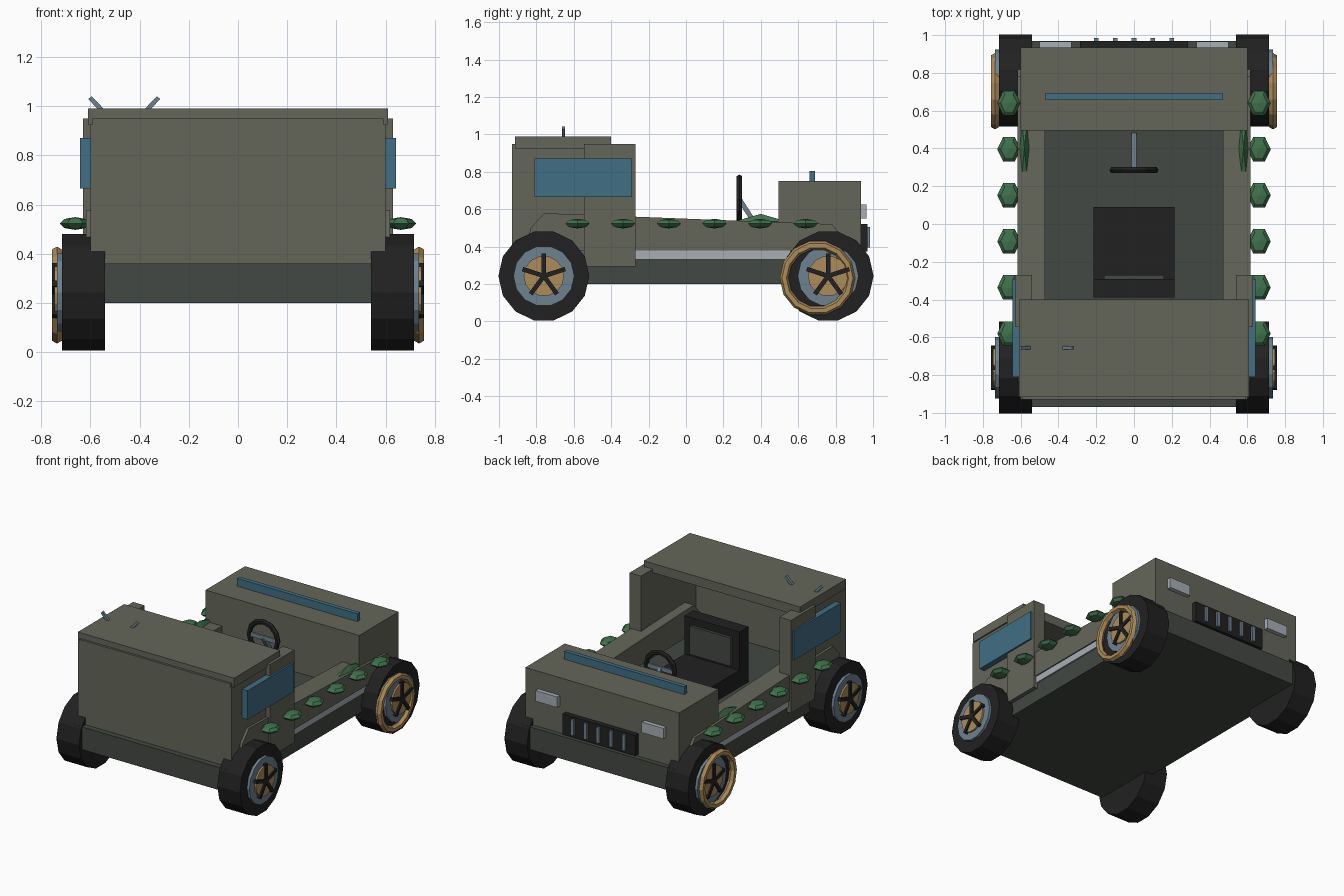
import bpy, bmesh, math
from mathutils import Matrix, Vector

if "Cube" in bpy.data.objects:
    bpy.data.objects.remove(bpy.data.objects["Cube"])


def material(name, rgb):
    m = bpy.data.materials.new(name)
    lin = [((c / 255 + 0.055) / 1.055) ** 2.4 if c > 10 else c / 3294 for c in rgb]
    m.diffuse_color = (*lin, 1)
    m.use_nodes = True
    m.node_tree.nodes["Principled BSDF"].inputs["Base Color"].default_value = m.diffuse_color
    return m


OLIVE = material("olive paint", (100, 102, 89))
CHASSIS = material("dark grey green", (67, 72, 67))
BLACK = material("black rubber", (33, 33, 33))
BLUE = material("blue glass", (65, 110, 132))
GREEN = material("leaf green", (64, 114, 76))
GOLD = material("tan gold", (172, 140, 90))
SLATE = material("slate metal", (110, 130, 143))
SILVER = material("pale silver", (168, 175, 181))


def finish(name, bm, mat):
    bmesh.ops.recalc_face_normals(bm, faces=bm.faces)
    me = bpy.data.meshes.new(name)
    bm.to_mesh(me)
    bm.free()
    me.materials.append(mat)
    ob = bpy.data.objects.new(name, me)
    bpy.context.collection.objects.link(ob)
    return ob


def box(name, x, y, z, mat):
    """Box from (min, max) pairs."""
    bm = bmesh.new()
    bmesh.ops.create_cube(bm, size=1)
    for v in bm.verts:
        v.co = [(a + b) / 2 + c * (b - a) for (a, b), c in zip((x, y, z), v.co)]
    return finish(name, bm, mat)


def side_box(name, x, y, z, mat):
    for s, side in ((1, "right"), (-1, "left")):
        box(f"{name}_{side}", sorted((s * x[0], s * x[1])), y, z, mat)


def rod(name, a, b, w, mat):
    """Square bar between two points."""
    a, b = Vector(a), Vector(b)
    bm = bmesh.new()
    bmesh.ops.create_cube(bm, size=1)
    rot = (b - a).to_track_quat('Z', 'Y').to_matrix().to_4x4()
    bm.transform(Matrix.Translation((a + b) / 2) @ rot @ Matrix.Diagonal((w, w, (b - a).length, 1)))
    return finish(name, bm, mat)


def disc(name, x0, x1, y, z, r, mat, n=14):
    """Cylinder along x."""
    bm = bmesh.new()
    bmesh.ops.create_cone(bm, cap_ends=True, segments=n, radius1=r, radius2=r, depth=abs(x1 - x0))
    bm.transform(Matrix.Translation(((x0 + x1) / 2, y, z)) @ Matrix.Rotation(math.pi / 2, 4, 'Y'))
    return finish(name, bm, mat)


def ring(name, centre, axis, major, minor, mat, n=14, k=6):
    """Low-poly torus around the x or y axis."""
    bm = bmesh.new()
    grid = []
    for i in range(n):
        a = 2 * math.pi * i / n
        row = []
        for j in range(k):
            b = 2 * math.pi * j / k
            r, h = major + minor * math.cos(b), minor * math.sin(b)
            u, v = r * math.cos(a), r * math.sin(a)
            off = (h, u, v) if axis == 'x' else (u, h, v)
            row.append(bm.verts.new(Vector(centre) + Vector(off)))
        grid.append(row)
    for i in range(n):
        for j in range(k):
            p, q = grid[i], grid[(i + 1) % n]
            bm.faces.new((p[j], q[j], q[(j + 1) % k], p[(j + 1) % k]))
    return finish(name, bm, mat)


def leaf(name, centre, size, mat, rings=4):
    """Flattened six-sided gem."""
    bm = bmesh.new()
    bmesh.ops.create_uvsphere(bm, u_segments=6, v_segments=rings, radius=1)
    bm.transform(Matrix.Translation(centre) @ Matrix.Diagonal((*size, 1)) @ Matrix.Rotation(math.pi / 6, 4, 'Z'))
    return finish(name, bm, mat)


# Chassis and hood
box("chassis", (-.6, .6), (-.97, .97), (.2, .36), CHASSIS)
box("hood", (-.6, .6), (.495, .935), (.36, .75), OLIVE)
box("windscreen_bar", (-.47, .47), (.66, .69), (.75, .805), BLUE)
box("grille", (-.285, .285), (.93, .97), (.375, .52), BLACK)
for i in range(5):
    x = -.2 + .1 * i
    box(f"grille_slat_{i}", (x - .012, x + .012), (.96, .985), (.395, .505), SLATE)
side_box("headlight", (.33, .5), (.93, .965), (.55, .625), SILVER)

# Cabin
box("cabin_back", (-.592, .592), (-.93, -.88), (.36, .95), OLIVE)
box("roof", (-.61, .61), (-.915, -.4), (.925, .99), OLIVE)
side_box("cabin_wall", (.54, .6), (-.93, -.545), (.36, .926), OLIVE)
side_box("cabin_post", (.54, .63), (-.545, -.27), (.295, .95), OLIVE)
side_box("window", (.6, .642), (-.81, -.29), (.665, .87), BLUE)

# Side panels with sloped fender ends
outline = [(-.86, .38), (-.83, .5), (-.76, .578), (-.545, .572), (-.27, .56),
           (.24, .54), (.78, .52), (.84, .45), (.85, .38)]
for s, side in ((1, "right"), (-1, "left")):
    bm = bmesh.new()
    face = bm.faces.new([bm.verts.new((s * .47, y, z)) for y, z in outline])
    ext = bmesh.ops.extrude_face_region(bm, geom=[face])
    for v in ext["geom"]:
        if isinstance(v, bmesh.types.BMVert):
            v.co.x = s * .618
    finish(f"side_panel_{side}", bm, OLIVE)
side_box("sill_strip", (.55, .61), (-.27, .56), (.332, .38), SILVER)

# Seat
box("seat_cushion", (-.215, .215), (-.3, .09), (.36, .48), BLACK)
box("seat_back", (-.215, .215), (-.39, -.29), (.36, .75), BLACK)
box("seat_back_pad", (-.16, .16), (-.295, -.27), (.5, .7), CHASSIS)

# Steering
ring("steering_wheel", (0, .285, .655), 'y', .112, .018, BLACK, 12)
box("steering_spoke", (-.1, .1), (.278, .292), (.64, .67), SLATE)
rod("steering_column", (0, .285, .655), (0, .47, .365), .025, SLATE)

# Roof aerials
rod("aerial_outer", (-.545, -.655, .975), (-.602, -.655, 1.035), .018, SLATE)
rod("aerial_inner", (-.38, -.655, .975), (-.323, -.655, 1.035), .018, SLATE)

# Wheels, hubs and five-spoke stars
for s, side in ((1, "right"), (-1, "left")):
    for y, end in ((-.76, "front"), (.76, "rear")):
        tag = f"{end}_{side}"
        z = .243
        disc(f"tyre_{tag}", s * .54, s * .716, y, z, .243, BLACK)
        disc(f"rim_{tag}", s * .7, s * .735, y, z, .163, SLATE)
        disc(f"hub_{tag}", s * .72, s * .747, y, z, .108, GOLD)
        for i in range(5):
            a = math.pi / 2 + i * math.tau / 5
            rod(f"spoke_{tag}_{i}", (s * .745, y, z),
                (s * .745, y + .12 * math.cos(a), z + .12 * math.sin(a)), .024, BLACK)
        if end == "rear":
            ring(f"wheel_hoop_{tag}", (s * .736, .703, .232), 'x', .178, .024, GOLD)

    # Leaf trim along the side panels
    for i in range(6):
        leaf(f"leaf_{side}_{i}", (s * .662, .64 - .244 * i, .523), (.062, .075, .026), GREEN)
    leaf(f"long_leaf_{side}", (s * .58, .4, .535), (.025, .16, .04), GREEN, 2)
